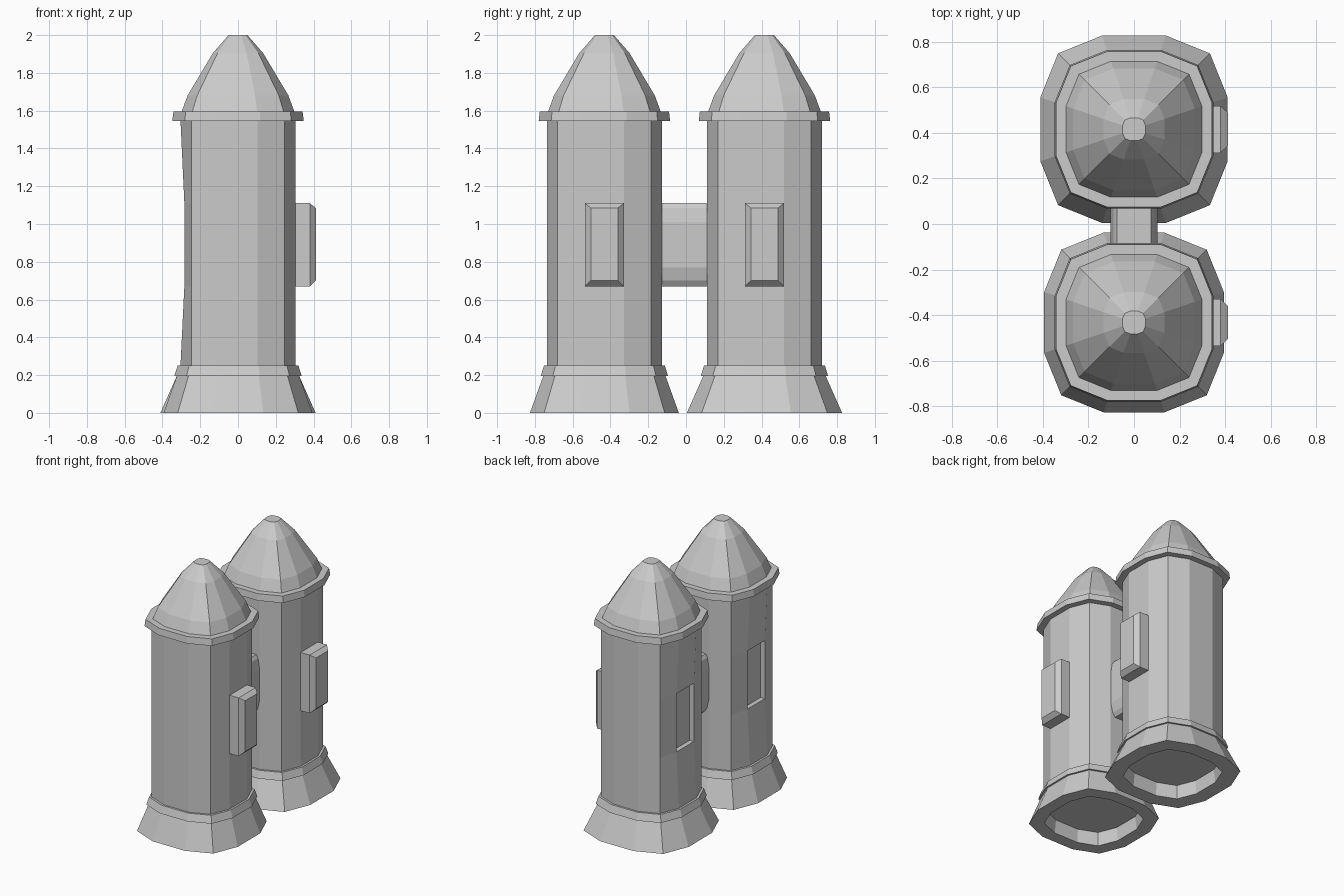
import bpy
import bmesh
from mathutils import Vector

cube = bpy.data.objects.get("Cube")
if cube:
    bpy.data.objects.remove(cube, do_unlink=True)

grey = bpy.data.materials.new("stone_grey")
grey.use_nodes = True
colour = (0.6, 0.6, 0.6, 1)
grey.diffuse_color = colour
grey.node_tree.nodes["Principled BSDF"].inputs["Base Color"].default_value = colour


def add_object(name, bm):
    bmesh.ops.recalc_face_normals(bm, faces=bm.faces)
    mesh = bpy.data.meshes.new(name)
    bm.to_mesh(mesh)
    bm.free()
    mesh.materials.append(grey)
    obj = bpy.data.objects.new(name, mesh)
    bpy.context.collection.objects.link(obj)
    return obj


def loft(rings):
    """Skin a list of equal-length point rings and close both ends."""
    bm = bmesh.new()
    loops = [[bm.verts.new(p) for p in ring] for ring in rings]
    for low, high in zip(loops, loops[1:]):
        for i in range(len(low)):
            j = (i + 1) % len(low)
            bm.faces.new((low[i], low[j], high[j], high[i]))
    bm.faces.new(loops[0][::-1])
    bm.faces.new(loops[-1])
    return bm


def soft_square(half, z, y):
    """Twelve-sided rounded square."""
    points = []
    for sx, sy in ((1, 1), (-1, 1), (-1, -1), (1, -1)):
        corner = [(1, 0.34), (0.81, 0.81), (0.34, 1)]
        if sx * sy < 0:
            corner.reverse()
        points += [Vector((sx * a * half, y + sy * b * half, z)) for a, b in corner]
    return points


def turned(name, profile, y):
    return add_object(name, loft([soft_square(r, z, y) for r, z in profile]))


def rectangle(x, y, half_y, low, high):
    return [(x, y - half_y, low), (x, y + half_y, low),
            (x, y + half_y, high), (x, y - half_y, high)]


def body(name, y):
    """Tower shaft with a pinched outer side and a sunken panel."""
    bm = loft([soft_square(0.305, z, y) for z in (0.24, 0.67, 1.11, 1.56)])
    for v in bm.verts:
        if v.co.x < -0.29 and 0.5 < v.co.z < 1.2:
            v.co.x = -0.284
    panel = [f for f in bm.faces
             if all(abs(v.co.x + 0.284) < 0.001 for v in f.verts)]
    bmesh.ops.inset_region(bm, faces=panel, thickness=0.004)
    extruded = bmesh.ops.extrude_face_region(bm, geom=panel)["geom"]
    moved = [e for e in extruded if isinstance(e, bmesh.types.BMVert)]
    bmesh.ops.translate(bm, verts=moved, vec=(0.035, 0, 0))
    bmesh.ops.delete(bm, geom=panel, context='FACES')
    add_object(name, bm)


def tower(prefix, y, foot):
    # Flared foot with a hollow underside
    turned(prefix + "_foot", [(0.29, 0.1), (0.3, 0), (foot, 0), (0.322, 0.2)], y)
    turned(prefix + "_lower_collar", [(0.337, 0.195), (0.32, 0.25)], y)
    body(prefix + "_shaft", y)
    turned(prefix + "_upper_collar", [(0.348, 1.545), (0.342, 1.595)], y)
    # Pointed dome
    turned(prefix + "_dome", [(0.3, 1.59), (0.267, 1.68), (0.133, 1.905), (0.05, 2)], y)
    # Raised hatch
    add_object(prefix + "_hatch", loft([
        rectangle(0.27, y, 0.103, 0.67, 1.11),
        rectangle(0.38, y, 0.103, 0.67, 1.11),
        rectangle(0.412, y, 0.072, 0.7, 1.085)]))


tower("front_tower", -0.432, 0.394)
tower("back_tower", 0.4155, 0.411)

# Bridge between the towers
side = [(0.065, 0.67), (0.085, 0.7), (0.103, 0.77), (0.103, 1.01), (0.09, 1.085), (0.075, 1.11)]
outline = side + [(-x, z) for x, z in reversed(side)]
add_object("bridge", loft([[(x, y, z) for x, z in outline] for y in (-0.15, 0.14)]))
